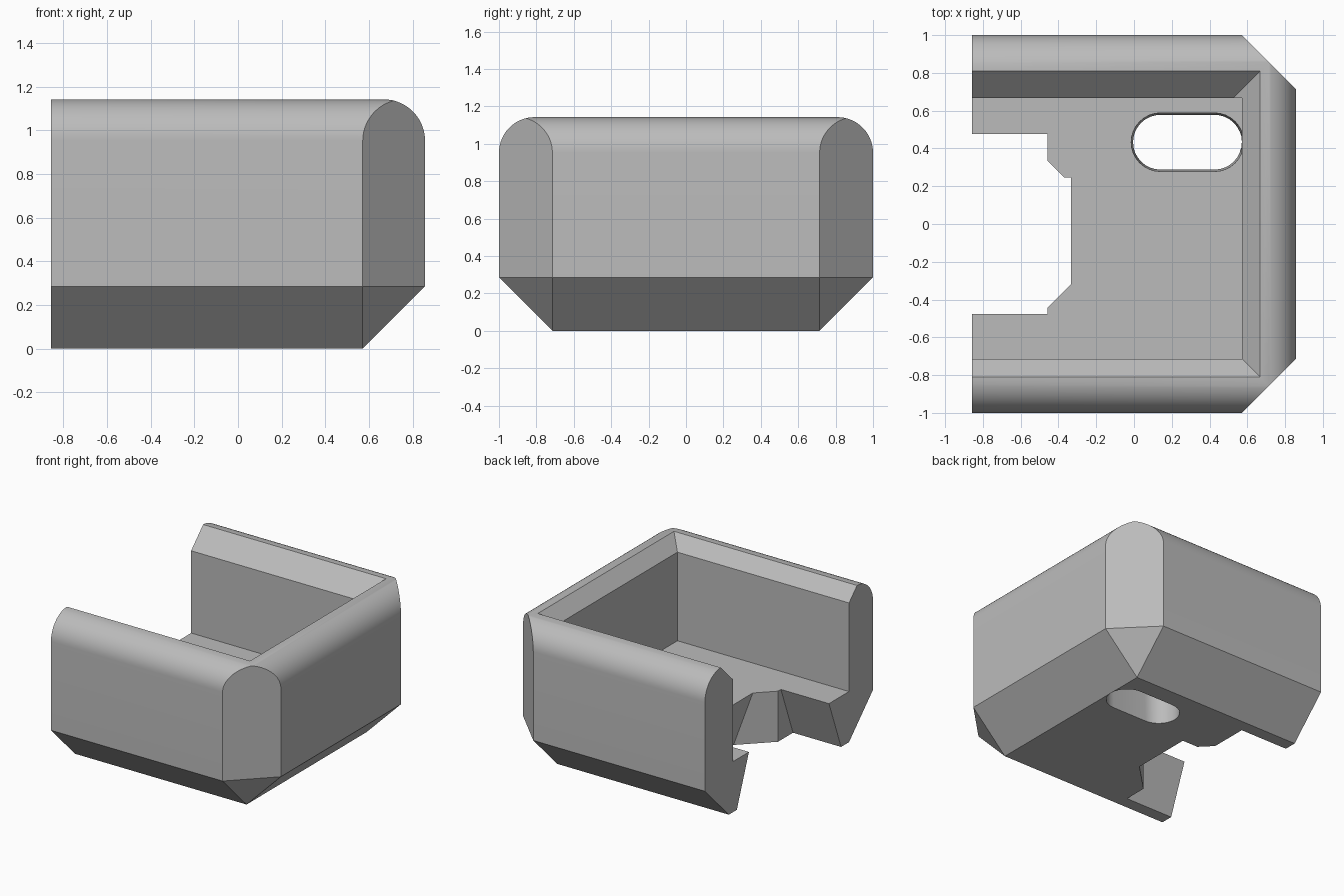
import bpy, bmesh, math

if "Cube" in bpy.data.objects:
    bpy.data.objects.remove(bpy.data.objects["Cube"])

U = 1 / 21                                   # design unit
HX, HY, TOP = 18 * U, 1.0, 24 * U            # half sizes and height
CH, R, FLOOR = 6 * U, 4 * U, 8 * U           # chamfer, rim radius, floor height

grey = bpy.data.materials.new("plain_grey")
grey.diffuse_color = (0.5, 0.5, 0.5, 1)
grey.use_nodes = True
grey.node_tree.nodes["Principled BSDF"].inputs["Base Color"].default_value = grey.diffuse_color


def new_object(name, bm):
    bmesh.ops.recalc_face_normals(bm, faces=bm.faces)
    mesh = bpy.data.meshes.new(name)
    bm.to_mesh(mesh)
    bm.free()
    obj = bpy.data.objects.new(name, mesh)
    bpy.context.collection.objects.link(obj)
    mesh.materials.append(grey)
    return obj


def hull(name, points):
    bm = bmesh.new()
    for p in points:
        bm.verts.new(p)
    res = bmesh.ops.convex_hull(bm, input=bm.verts)
    loose = {g for g in res["geom_interior"] + res["geom_unused"]
             if isinstance(g, bmesh.types.BMVert)}
    bmesh.ops.delete(bm, geom=list(loose), context="VERTS")
    bmesh.ops.dissolve_limit(bm, angle_limit=0.002, verts=bm.verts, edges=bm.edges)
    return new_object(name, bm)


def loft(name, bottom, top, z0, z1):
    """Solid between two matching outlines, extended past both levels."""
    bm = bmesh.new()
    rings = []
    for t in (-0.2, 1.2):
        rings.append([bm.verts.new((a[0] + (b[0] - a[0]) * t, a[1] + (b[1] - a[1]) * t,
                                    z0 + (z1 - z0) * t)) for a, b in zip(bottom, top)])
    n = len(bottom)
    bm.faces.new(rings[0])
    bm.faces.new(rings[1])
    for i in range(n):
        j = (i + 1) % n
        bm.faces.new((rings[0][i], rings[0][j], rings[1][j], rings[1][i]))
    return new_object(name, bm)


def cut(target, cutter):
    mod = target.modifiers.new("cut", "BOOLEAN")
    mod.operation, mod.solver, mod.object = "DIFFERENCE", "EXACT", cutter
    bpy.context.view_layer.objects.active = target
    bpy.ops.object.modifier_apply(modifier=mod.name)
    bpy.data.objects.remove(cutter)


# Outer body: bottom bevel, straight sides, cut corners and rounded rim
def outline(d, z):
    x, y = HX - d, HY - d
    corner = HX + HY - CH
    pts = []
    for s in (-1, 1):
        pts.append((-HX, s * y, z))
        if x + y > corner + 1e-5:
            pts += [(corner - y, s * y, z), (x, s * (corner - x), z)]
        else:
            pts.append((x, s * y, z))
    return pts


points = outline(CH, 0) + outline(0, CH)
insets = [R * (1 - math.cos(math.radians(a))) for a in range(0, 91, 6)] + [CH / 2]
for d in insets:
    points += outline(d, TOP - R + math.sqrt(max(0, R * R - (R - d) ** 2)))
body = hull("open_tray", points)

# Inner cavity, open on the left, with a thicker back wall
x0 = -1.2
cut(body, hull("cavity_cutter", [(x, y, z) for x in (x0, 12 * U) for y in (-15 * U, 14 * U)
                                 for z in (FLOOR, 1.4)]))
# Sloped inner rim
rim = []
for z in (TOP - 0.17, TOP + 0.1):
    e = z - TOP
    rim += [(x, s * (17 * U + e), z) for x in (x0, 14 * U + e) for s in (-1, 1)]
cut(body, hull("rim_cutter", rim))

# Stepped notch in the floor, flaring downwards
low = [(x0, .62), (-.457, .62), (-.457, .333), (-.369, .245), (-.238, .245),
       (-.238, -.225), (-.457, -.442), (-.457, -.62), (x0, -.62)]
high = [(x0, .476), (-.457, .476), (-.457, .333), (-.369, .245), (-.333, .245),
        (-.333, -.319), (-.457, -.442), (-.457, -.476), (x0, -.476)]
cut(body, loft("notch_cutter", low, high, 0, FLOOR))


# Rounded slot through the floor
def slot(r):
    pts = []
    for cx, start in ((.426, -90), (.14, 90)):
        for i in range(17):
            a = math.radians(start + i * 180 / 16)
            pts.append((min(cx + r * math.cos(a), cx + .145), .433 + r * math.sin(a)))
    return pts


cut(body, loft("slot_cutter", slot(.145), slot(.155), 0, FLOOR))

# Smooth rim and slot, crisp edges elsewhere
bpy.ops.object.select_all(action="DESELECT")
body.select_set(True)
bpy.context.view_layer.objects.active = body
bpy.ops.object.shade_smooth_by_angle(angle=math.radians(25))
